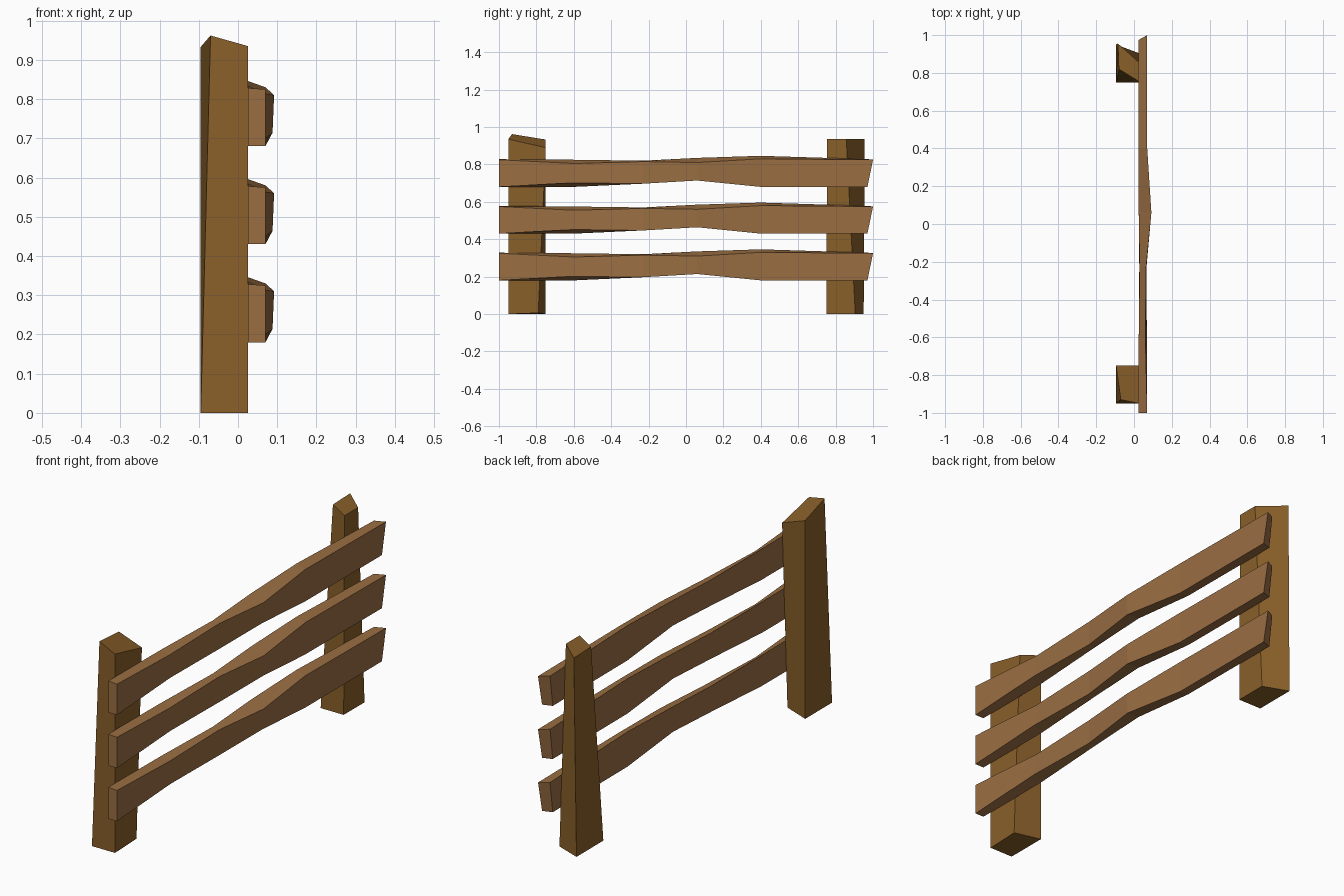
import bpy, bmesh

if "Cube" in bpy.data.objects:
    bpy.data.objects.remove(bpy.data.objects["Cube"])


def material(name, rgb):
    m = bpy.data.materials.new(name)
    m.diffuse_color = (*rgb, 1)
    m.use_nodes = True
    m.node_tree.nodes["Principled BSDF"].inputs["Base Color"].default_value = m.diffuse_color
    return m


def loft(name, rings, mat, offset_z=0.0):
    """Skin a row of four-cornered rings and cap both ends."""
    bm = bmesh.new()
    loops = [[bm.verts.new((x, y, z + offset_z)) for x, y, z in r] for r in rings]
    for a, b in zip(loops, loops[1:]):
        for i in range(4):
            j = (i + 1) % 4
            bm.faces.new((a[i], a[j], b[j], b[i]))
    bm.faces.new(loops[0][::-1])
    bm.faces.new(loops[-1])
    bmesh.ops.recalc_face_normals(bm, faces=bm.faces[:])
    mesh = bpy.data.meshes.new(name)
    bm.to_mesh(mesh)
    bm.free()
    ob = bpy.data.objects.new(name, mesh)
    bpy.context.collection.objects.link(ob)
    mesh.materials.append(mat)
    return ob


post_wood = material("post_wood", (0.25, 0.115, 0.023))
rail_wood = material("rail_wood", (0.32, 0.155, 0.055))

# Rough-hewn posts: base ring, then top ring
loft("front_post", [
    [(.025, -.95, 0), (-.095, -.95, 0), (-.095, -.75, 0), (.025, -.79, .006)],
    [(.025, -.95, .935), (-.07, -.93, .962), (-.095, -.75, .933), (.025, -.75, .89)],
], post_wood)
loft("back_post", [
    [(.025, .75, 0), (-.095, .75, 0), (-.095, .95, 0), (.025, .905, 0)],
    [(.025, .755, .935), (-.08, .82, .935), (-.085, .955, .935), (.025, .857, .935)],
], post_wood)

# Warped rail: rings of back bottom, front bottom, front top, back top as (x, z)
stations = [
    (-1.0, (.025, .18), (.07, .18), (.07, .325), (.025, .328)),
    (-.60, (.025, .18), (.068, .202), (.06, .305), (.025, .325)),
    (-.23, (.028, .20), (.066, .197), (.064, .315), (.030, .320)),
    (.06, (.025, .217), (.088, .214), (.092, .31), (.025, .335)),
    (.40, (.025, .182), (.07, .18), (.07, .33), (.025, .346)),
]
rail = [[(x, y, z) for x, z in ring] for y, *ring in stations]
# Slanted far end
rail.append([(.025, .955, .18), (.07, .97, .18), (.07, 1.0, .325), (.025, .975, .328)])

for i, part in enumerate(("lower_rail", "middle_rail", "upper_rail")):
    loft(part, rail, rail_wood, i * .25)
